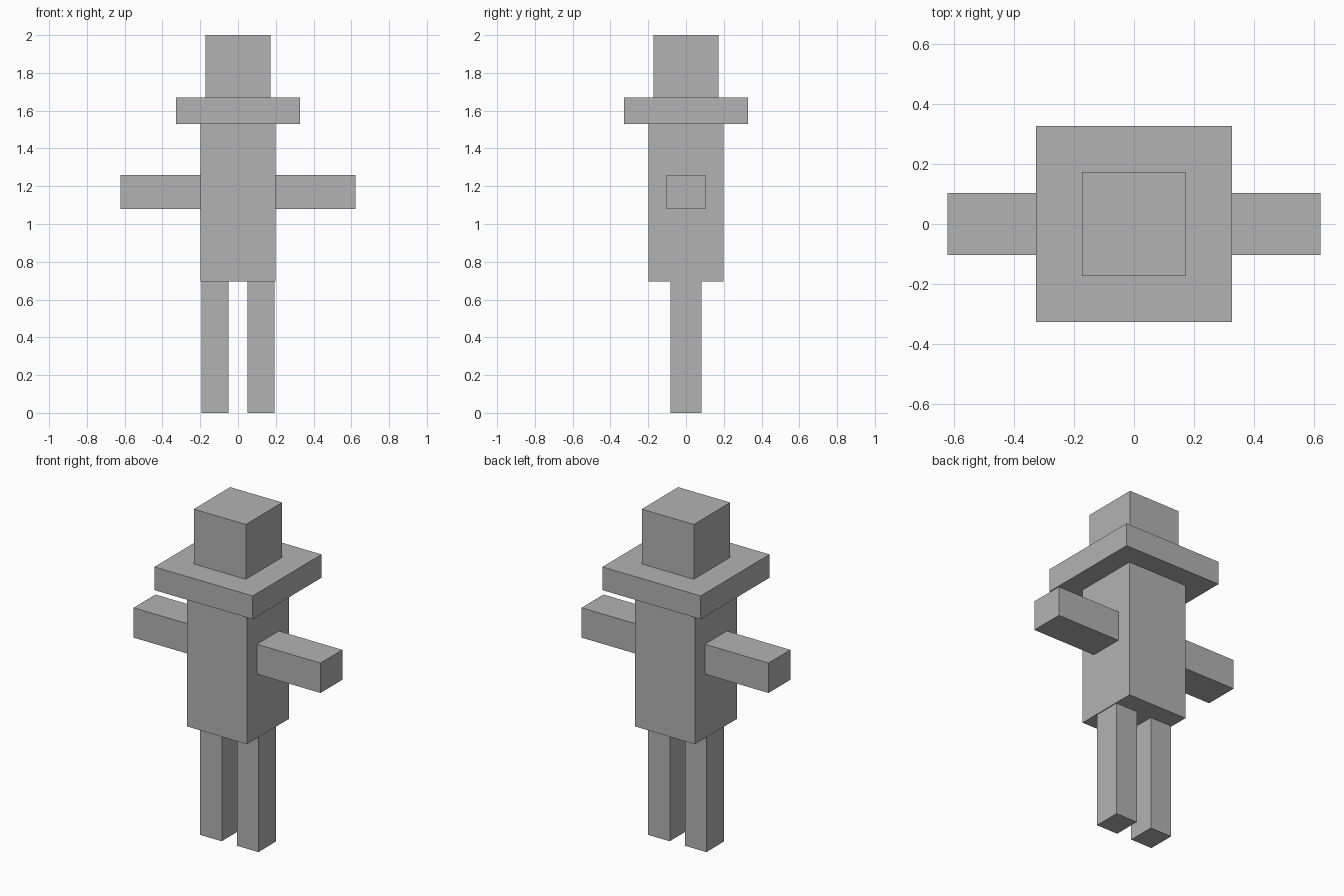
import bpy

default = bpy.data.objects.get("Cube")
if default:
    bpy.data.objects.remove(default, do_unlink=True)

# Single plain grey
grey = bpy.data.materials.new("plain_grey")
grey.use_nodes = True
colour = (0.45, 0.45, 0.45, 1)
grey.diffuse_color = colour
grey.node_tree.nodes["Principled BSDF"].inputs["Base Color"].default_value = colour


def box(name, x, y, z):
    """Flat-shaded box spanning the (low, high) range on each axis."""
    spans = (x, y, z)
    bpy.ops.mesh.primitive_cube_add(size=1, location=[(a + b) / 2 for a, b in spans])
    part = bpy.context.object
    part.name = part.data.name = name
    part.scale = [b - a for a, b in spans]
    bpy.ops.object.transform_apply(location=False, rotation=False, scale=True)
    part.data.materials.append(grey)
    return part


def centred(half):
    return (-half, half)


# Body and hat
box("body", centred(0.199), centred(0.199), (0.695, 1.53))
box("hat_brim", centred(0.327), centred(0.327), (1.53, 1.67))
box("hat_crown", centred(0.173), centred(0.173), (1.67, 2.0))

# Arms and legs, mirrored left and right
for side, s in (("left", 1), ("right", -1)):
    box(side + "_arm", sorted((s * 0.199, s * 0.622)), centred(0.104), (1.08, 1.26))
    box(side + "_leg", sorted((s * 0.05, s * 0.194)), centred(0.083), (0, 0.695))
